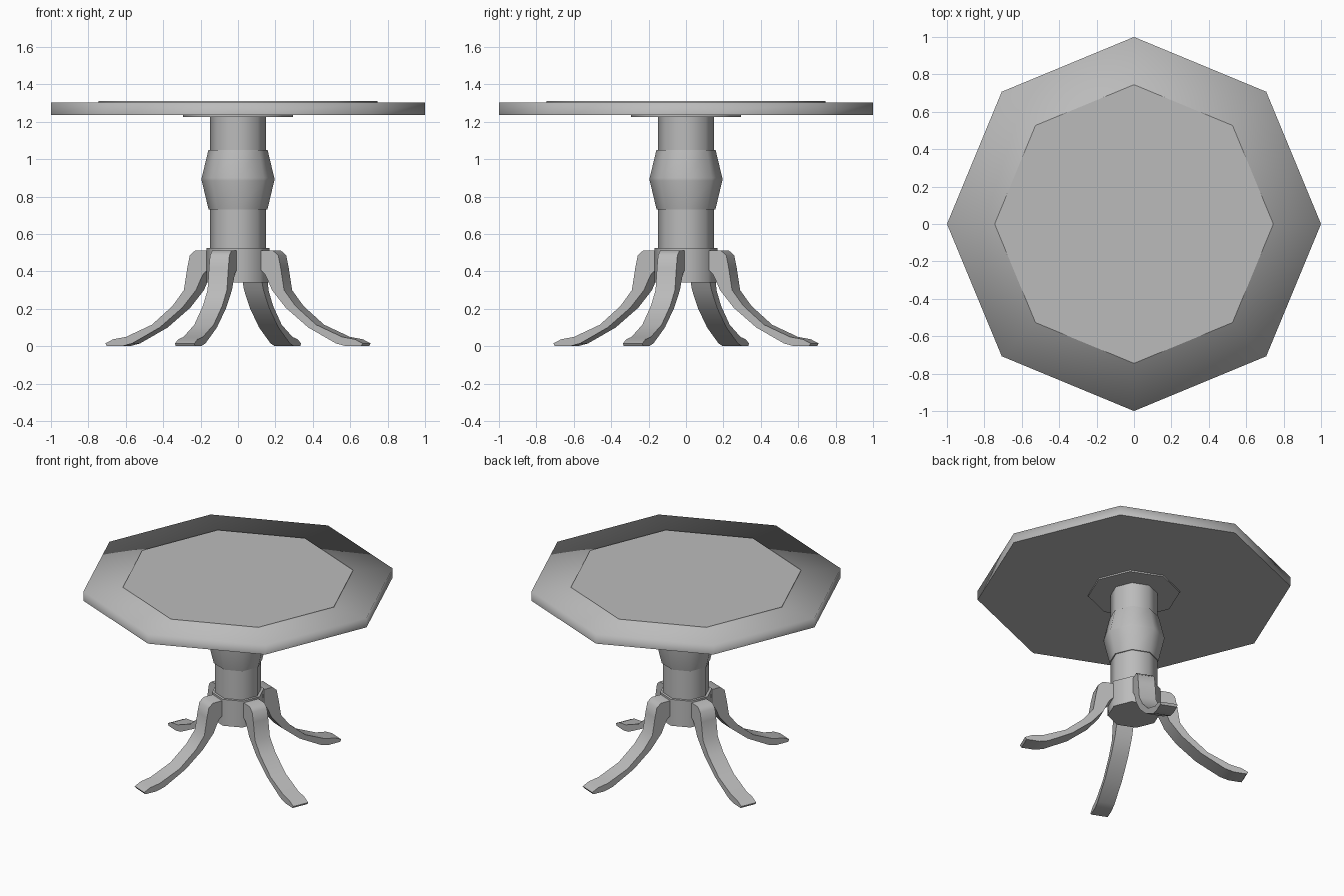
import bpy, bmesh, math
from mathutils import Matrix, Vector

if "Cube" in bpy.data.objects:
    bpy.data.objects.remove(bpy.data.objects["Cube"], do_unlink=True)

mat = bpy.data.materials.new("plain grey")
mat.use_nodes = True
grey = (0.5, 0.5, 0.5, 1)
mat.diffuse_color = grey
mat.node_tree.nodes["Principled BSDF"].inputs["Base Color"].default_value = grey


def finish(bm, name, soft_z=None):
    """Smooth shading with sharp creases, except on the ring at soft_z."""
    bmesh.ops.recalc_face_normals(bm, faces=bm.faces)
    for f in bm.faces:
        f.smooth = True
    for e in bm.edges:
        soft = soft_z is not None and all(abs(v.co.z - soft_z) < 0.001 for v in e.verts)
        e.smooth = soft or e.calc_face_angle(0) < math.radians(50)
    mesh = bpy.data.meshes.new(name)
    bm.to_mesh(mesh)
    bm.free()
    mesh.materials.append(mat)
    obj = bpy.data.objects.new(name, mesh)
    bpy.context.collection.objects.link(obj)
    return obj


def turned(name, profile, soft_z=None):
    """Eight-sided turned part from (radius, height) points, capped at both ends."""
    bm = bmesh.new()
    rings = []
    for r, z in profile:
        angles = [math.tau * i / 8 for i in range(8)]
        rings.append([bm.verts.new((r * math.cos(a), r * math.sin(a), z)) for a in angles])
    for lo, hi in zip(rings, rings[1:]):
        for i in range(8):
            j = (i + 1) % 8
            bm.faces.new((lo[i], lo[j], hi[j], hi[i]))
    bm.faces.new(rings[0][::-1])
    bm.faces.new(rings[-1])
    return finish(bm, name, soft_z)


# Table top with soft rim and raised centre panel
turned("table_top", [(1, 1.235), (1, 1.302), (0.745, 1.303), (0.745, 1.31)], soft_z=1.302)
turned("mounting_plate", [(0.293, 1.225), (0.293, 1.24)])

# Pedestal
turned("upper_column", [(0.15, 1.0), (0.15, 1.23)])
turned("column_bulge", [(0.157, 0.73), (0.194, 0.885), (0.194, 0.9), (0.158, 1.05)])
turned("lower_column", [(0.15, 0.5), (0.15, 0.76)])
turned("leg_hub", [(0.168, 0.34), (0.168, 0.525)])

# Curved legs: matched outer and inner (radius, height) points
outer = [(0.12, 0.512), (0.225, 0.512), (0.256, 0.485), (0.27, 0.42), (0.29, 0.3),
         (0.356, 0.215), (0.475, 0.115), (0.625, 0.05), (0.7, 0.037), (0.745, 0.015)]
inner = [(0.12, 0.42), (0.15, 0.41), (0.175, 0.39), (0.19, 0.365), (0.22, 0.3),
         (0.3, 0.205), (0.43, 0.1), (0.59, 0.015), (0.65, 0.0), (0.735, 0.0)]


def leg(name, angle, half_width=0.056):
    bm = bmesh.new()
    sections = []
    for o, i in zip(outer, inner):
        corners = ((o, 1), (o, -1), (i, -1), (i, 1))
        sections.append([bm.verts.new(Vector((p[0], s * half_width, p[1]))) for p, s in corners])
    for a, b in zip(sections, sections[1:]):
        for k in range(4):
            n = (k + 1) % 4
            bm.faces.new((a[k], a[n], b[n], b[k]))
    bm.faces.new(sections[0])
    bm.faces.new(sections[-1])
    bm.transform(Matrix.Rotation(math.radians(angle), 4, "Z"))
    return finish(bm, name)


for name, angle in (("back_right_leg", 157.5), ("front_right_leg", 247.5),
                    ("front_left_leg", 337.5), ("back_left_leg", 67.5)):
    leg(name, angle)
